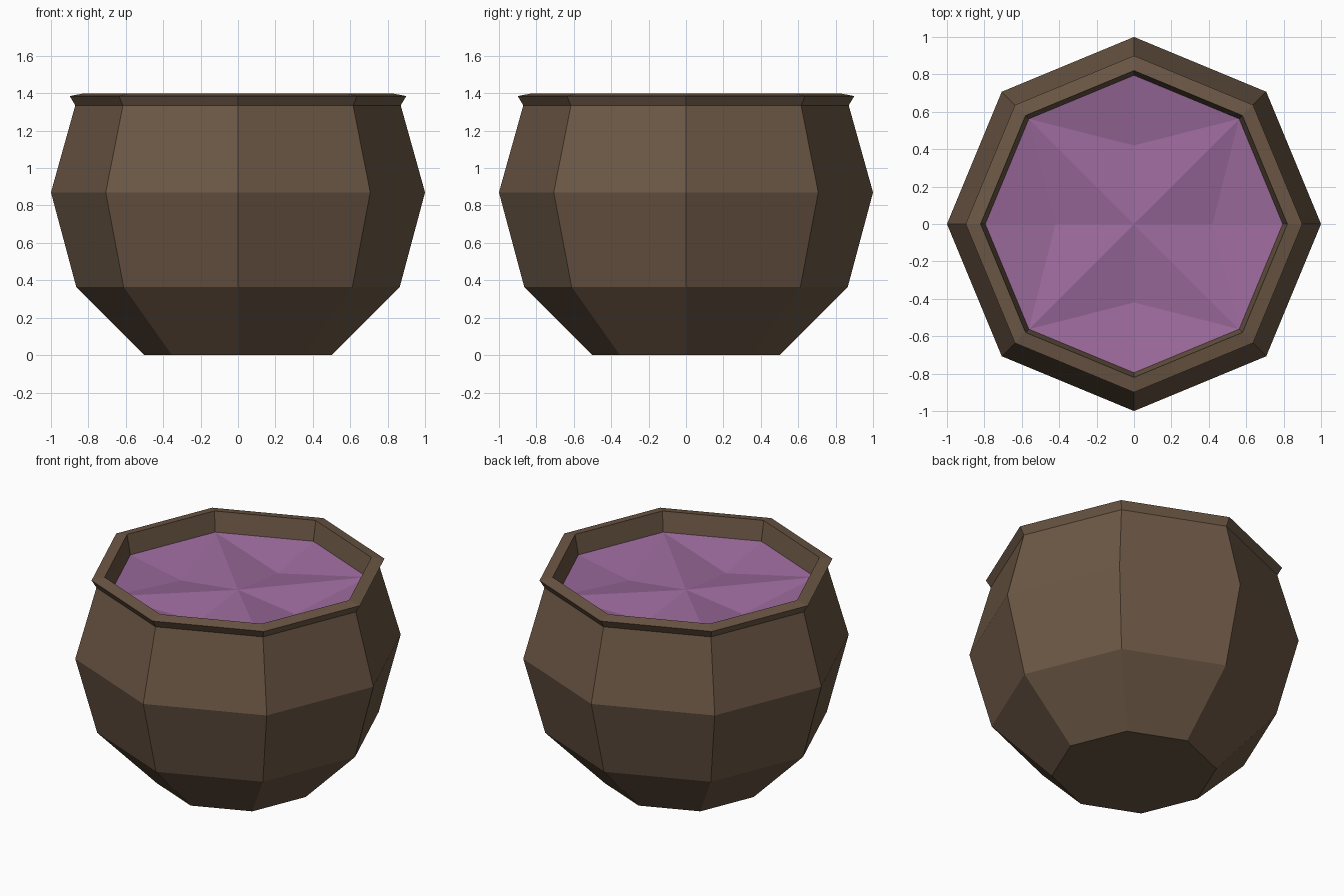
import bpy
import bmesh
from math import cos, sin, pi

cube = bpy.data.objects.get("Cube")
if cube:
    bpy.data.objects.remove(cube, do_unlink=True)

SIDES = 8


def material(name, color):
    mat = bpy.data.materials.new(name)
    mat.use_nodes = True
    mat.diffuse_color = color
    mat.node_tree.nodes["Principled BSDF"].inputs["Base Color"].default_value = color
    return mat


def ring(bm, radius, z):
    """Octagon of vertices with corners on the axes."""
    return [bm.verts.new((radius * cos(2 * pi * i / SIDES),
                          radius * sin(2 * pi * i / SIDES), z)) for i in range(SIDES)]


def finish(bm, name, mat):
    mesh = bpy.data.meshes.new(name)
    bm.to_mesh(mesh)
    bm.free()
    mesh.materials.append(mat)
    obj = bpy.data.objects.new(name, mesh)
    bpy.context.collection.objects.link(obj)
    return obj


brown = material("dark brown clay", (0.15, 0.096, 0.06, 1))
purple = material("purple liquid", (0.33, 0.145, 0.335, 1))

# Pot: faceted belly, flared rim and inner wall down to the liquid
profile = [(0.5, 0), (0.865, 0.365), (1.0, 0.87), (0.87, 1.335),
           (0.9, 1.385), (0.82, 1.4), (0.795, 1.27)]
bm = bmesh.new()
rings = [ring(bm, r, z) for r, z in profile]
bm.faces.new(reversed(rings[0]))
for low, high in zip(rings, rings[1:]):
    for i in range(SIDES):
        j = (i + 1) % SIDES
        bm.faces.new((low[i], low[j], high[j], high[i]))
finish(bm, "pot", brown)

# Liquid: rippled surface with a dip on each axis
bm = bmesh.new()
edge = ring(bm, 0.795, 1.27)
center = bm.verts.new((0, 0, 1.25))
for i in range(0, SIDES, 2):
    angle = 2 * pi * i / SIDES
    dip = bm.verts.new((0.42 * cos(angle), 0.42 * sin(angle), 1.2))
    before, tip, after = edge[i - 1], edge[i], edge[i + 1]
    for a, b in ((before, tip), (tip, after), (after, center), (center, before)):
        bm.faces.new((dip, a, b))
finish(bm, "liquid", purple)
